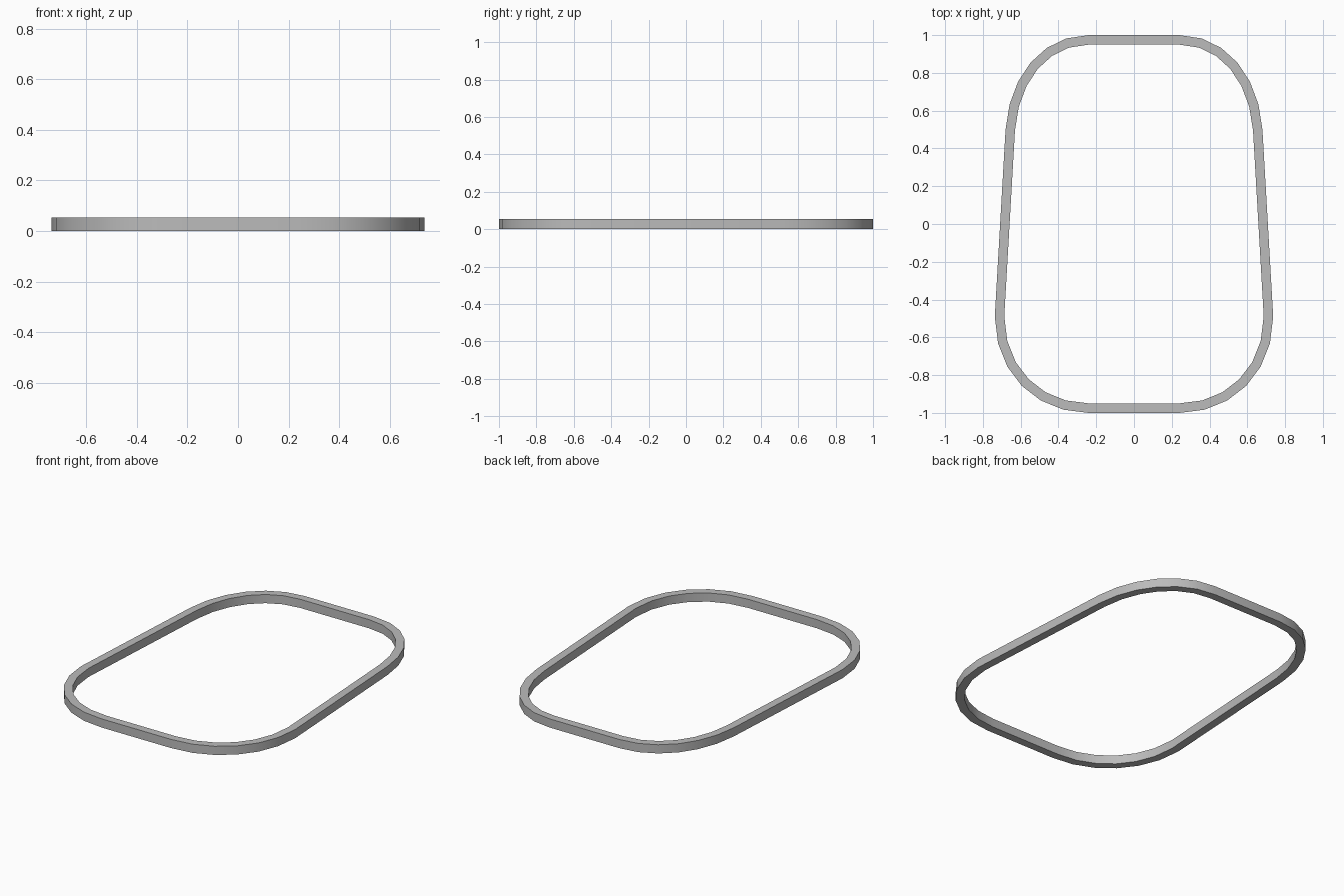
import bpy
import bmesh
from math import radians
from mathutils import Vector
from mathutils.geometry import interpolate_bezier

if "Cube" in bpy.data.objects:
    bpy.data.objects.remove(bpy.data.objects["Cube"], do_unlink=True)

HEIGHT = 0.054
WIDTH = 0.05
CORNER_STEPS = 7

# Plain grey material
grey = bpy.data.materials.new("Grey")
grey.use_nodes = True
colour = (0.5, 0.5, 0.5, 1)
grey.diffuse_color = colour
grey.node_tree.nodes["Principled BSDF"].inputs["Base Color"].default_value = colour


def corner(*points):
    return interpolate_bezier(*[Vector(p).to_3d() for p in points], CORNER_STEPS)


# Half outline: wide front corner, then narrower rear corner, mirrored across x
half = corner((0.24, -1), (0.52, -1), (0.737, -0.79), (0.737, -0.49))
half += corner((0.68, 0.5), (0.662, 0.78), (0.49, 1), (0.24, 1))
outer = half + [Vector((-p.x, p.y, 0)) for p in reversed(half)]


def inset(i):
    """Mitred inward offset of an outline point."""
    p = outer[i]
    before = (p - outer[i - 1]).normalized()
    after = (outer[(i + 1) % len(outer)] - p).normalized()
    n1, n2 = (Vector((-d.y, d.x, 0)) for d in (before, after))
    return p + (n1 + n2) * WIDTH / (1 + n1.dot(n2))


inner = [inset(i) for i in range(len(outer))]
up = Vector((0, 0, HEIGHT))

# Four loops around the rectangular section, bridged into a closed ring
bm = bmesh.new()
loops = [[bm.verts.new(p + lift) for p in line]
         for line, lift in ((outer, up * 0), (outer, up), (inner, up), (inner, up * 0))]
for k, a in enumerate(loops):
    b = loops[(k + 1) % len(loops)]
    for i in range(len(a)):
        j = (i + 1) % len(a)
        bm.faces.new((a[i], a[j], b[j], b[i]))
bmesh.ops.recalc_face_normals(bm, faces=bm.faces)

mesh = bpy.data.meshes.new("rounded_frame")
bm.to_mesh(mesh)
bm.free()
mesh.materials.append(grey)
frame = bpy.data.objects.new("rounded_frame", mesh)
bpy.context.collection.objects.link(frame)

# Smooth corners with crisp rims
bpy.ops.object.select_all(action="DESELECT")
frame.select_set(True)
bpy.context.view_layer.objects.active = frame
bpy.ops.object.shade_smooth_by_angle(angle=radians(35))
